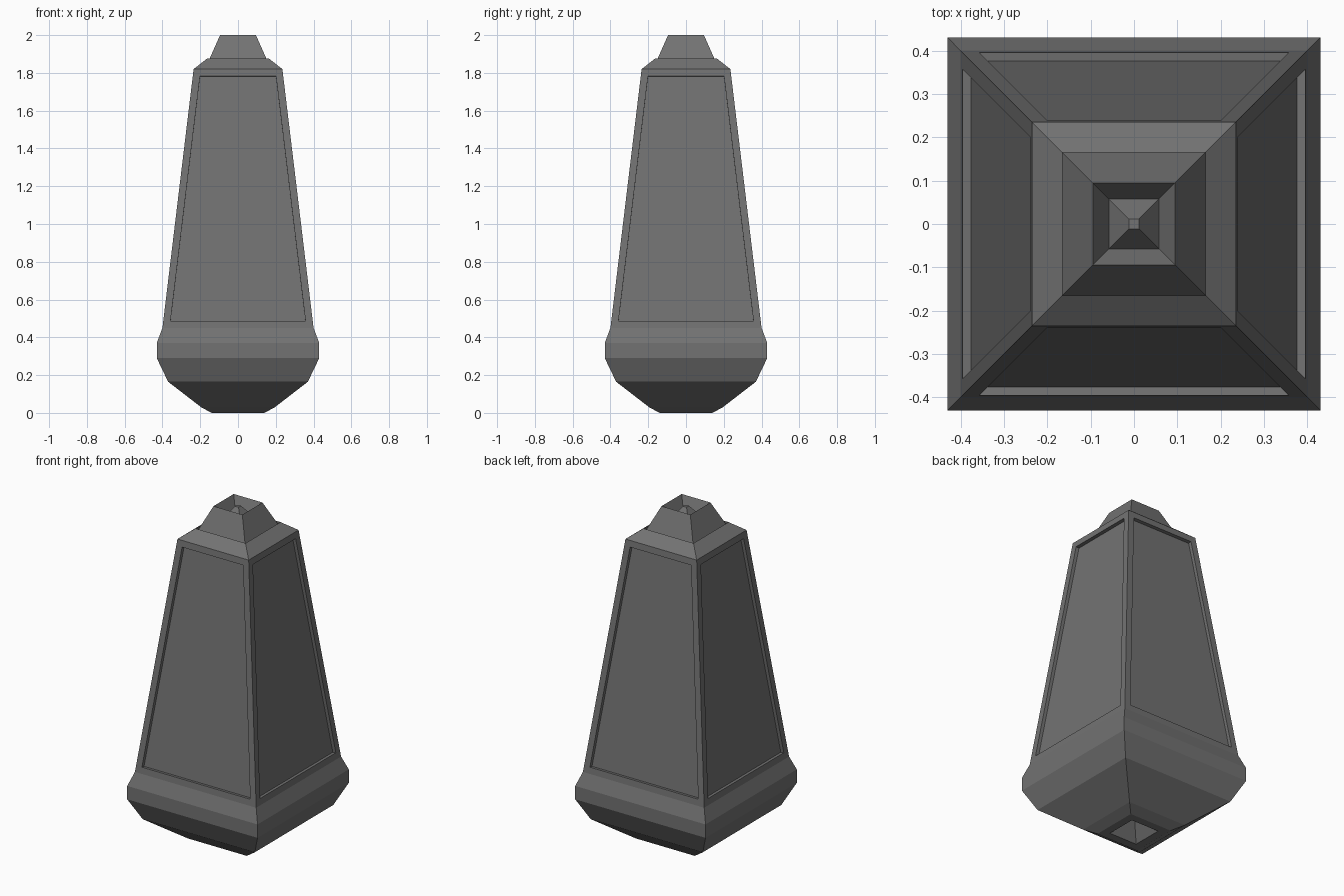
import bpy, bmesh

if "Cube" in bpy.data.objects:
    bpy.data.objects.remove(bpy.data.objects["Cube"])

# Square profile: (half width, height), from bottom socket over the outside to the top socket
PROFILE = [
    (0.02, 0.12), (0.092, 0.0),                                 # bottom recess
    (0.14, 0.0), (0.195, 0.03), (0.37, 0.165),                  # tapered foot
    (0.43, 0.29), (0.43, 0.37), (0.40, 0.45),                   # bulging base
    (0.235, 1.82), (0.165, 1.875), (0.165, 1.842),              # body and shoulder groove
    (0.095, 2.0), (0.058, 1.925), (0.012, 1.99),                # cap and inner point
]
BODY_RING = 7  # ring below the long tapered body


def square_ring(bm, half, z):
    return [bm.verts.new((sx * half, sy * half, z))
            for sx, sy in ((-1, -1), (1, -1), (1, 1), (-1, 1))]


bm = bmesh.new()
rings = [square_ring(bm, h, z) for h, z in PROFILE]
sides = []
for i, (lo, hi) in enumerate(zip(rings, rings[1:])):
    for k in range(4):
        n = (k + 1) % 4
        face = bm.faces.new((lo[k], lo[n], hi[n], hi[k]))
        if i == BODY_RING:
            sides.append(face)
bm.faces.new(rings[0][::-1])
bm.faces.new(rings[-1])
bmesh.ops.recalc_face_normals(bm, faces=bm.faces)
bm.normal_update()

# Recessed panel on each body side
bmesh.ops.inset_individual(bm, faces=sides, thickness=0.038, depth=0.0,
                           use_even_offset=True)
bm.normal_update()
for face in sides:
    normal = face.normal.copy()
    panel = bmesh.ops.extrude_discrete_faces(bm, faces=[face])["faces"][0]
    bmesh.ops.translate(bm, verts=panel.verts, vec=normal * -0.02)

mesh = bpy.data.meshes.new("tapered_body")
bm.to_mesh(mesh)
bm.free()
body = bpy.data.objects.new("tapered_body", mesh)
bpy.context.collection.objects.link(body)

# Dark grey finish
dark = bpy.data.materials.new("dark_grey")
dark.diffuse_color = (0.17, 0.17, 0.17, 1.0)
dark.use_nodes = True
dark.node_tree.nodes["Principled BSDF"].inputs["Base Color"].default_value = dark.diffuse_color
mesh.materials.append(dark)
